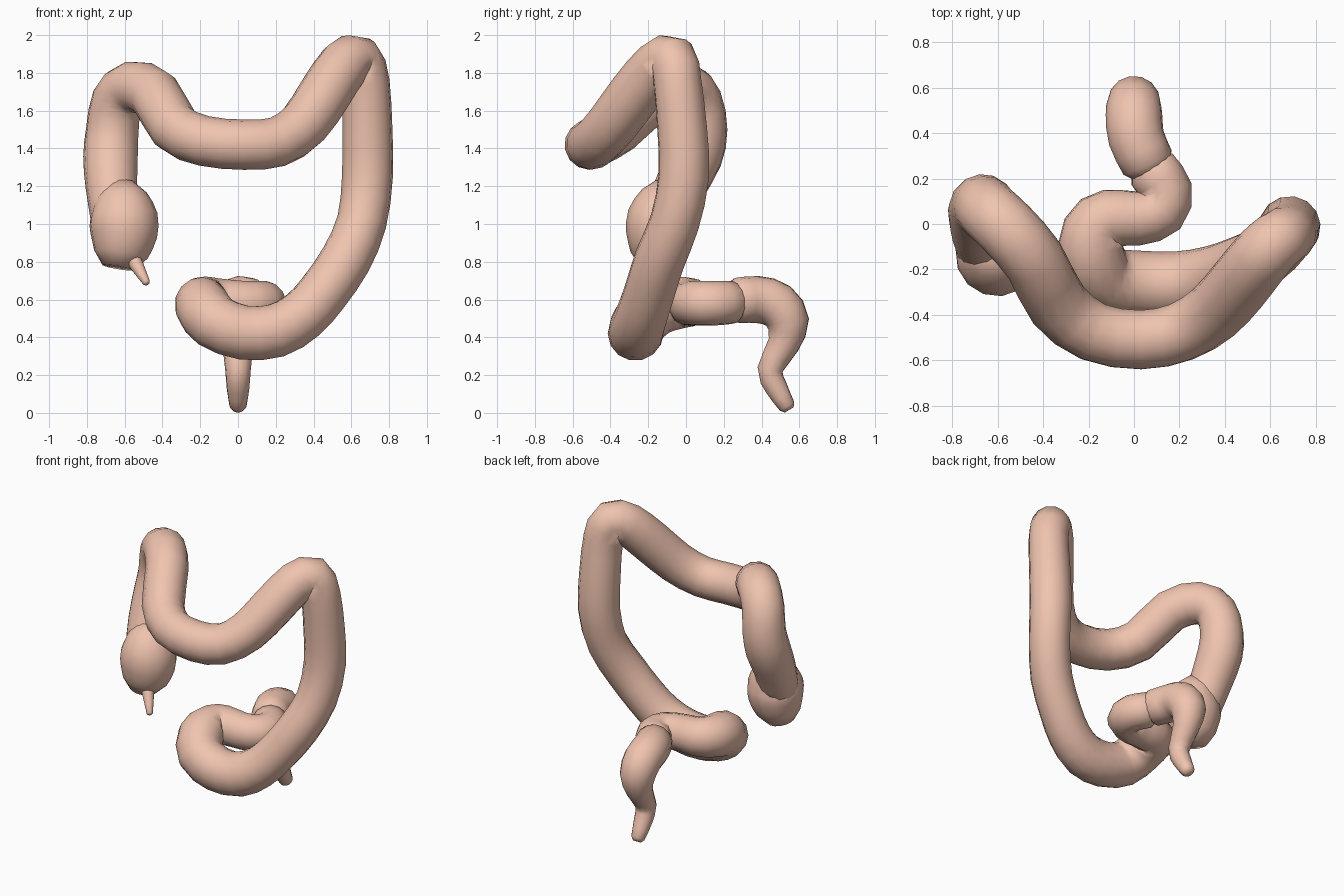
import bpy, bmesh, math
from mathutils import Vector

SIDES = 14
flesh = bpy.data.materials.new("flesh")
flesh.diffuse_color = (0.87, 0.55, 0.43, 1)


def smooth_path(pts, steps):
    """Catmull-Rom through (x, y, z, radius) points."""
    p = [Vector(q) for q in pts]
    p = [p[0] * 2 - p[1]] + p + [p[-1] * 2 - p[-2]]
    out = []
    for i in range(1, len(p) - 2):
        a, b, c, d = p[i - 1:i + 3]
        for k in range(steps):
            t = k / steps
            out.append(0.5 * (2 * b + (c - a) * t + (2 * a - 5 * b + 4 * c - d) * t * t
                              + (3 * b - a - 3 * c + d) * t ** 3))
    return out + [p[-2]]


def tube(name, pts, steps=2, dome=0.5):
    """Closed tube of varying radius with softly rounded ends."""
    path = smooth_path(pts, steps)
    pos = [q.to_3d() for q in path]
    rad = [q[3] for q in path]
    n = len(pos)
    tan = [(pos[min(i + 1, n - 1)] - pos[max(i - 1, 0)]).normalized() for i in range(n)]
    rows = [(pos[i], rad[i], tan[i]) for i in range(n)]
    # rounded ends: one smaller ring pushed outward
    rows.insert(0, (pos[0] - tan[0] * rad[0] * dome, rad[0] * 0.6, tan[0]))
    rows.append((pos[-1] + tan[-1] * rad[-1] * dome, rad[-1] * 0.6, tan[-1]))
    bm = bmesh.new()
    side = rows[0][2].orthogonal().normalized()
    rings, last = [], rows[0][2]
    for c, r, t in rows:
        side = last.rotation_difference(t) @ side
        side = (side - t * side.dot(t)).normalized()
        up, last = t.cross(side), t
        rings.append([bm.verts.new(c + r * (math.cos(a) * side + math.sin(a) * up))
                      for a in (2 * math.pi * k / SIDES for k in range(SIDES))])
    for lo, hi in zip(rings, rings[1:]):
        for k in range(SIDES):
            j = (k + 1) % SIDES
            bm.faces.new((lo[k], lo[j], hi[j], hi[k]))
    bm.faces.new(rings[0][::-1])
    bm.faces.new(rings[-1])
    bmesh.ops.recalc_face_normals(bm, faces=bm.faces)
    for f in bm.faces:
        f.smooth = True
    me = bpy.data.meshes.new(name)
    bm.to_mesh(me)
    bm.free()
    me.materials.append(flesh)
    ob = bpy.data.objects.new(name, me)
    bpy.context.collection.objects.link(ob)
    return ob


# pouch at the start, with its small worm-like tail
tube("cecum", [(-0.62, -0.15, 0.84, 0.145), (-0.605, -0.14, 0.94, 0.178),
               (-0.605, -0.13, 1.04, 0.18), (-0.62, -0.10, 1.14, 0.14)])
tube("appendix", [(-0.57, -0.2, 0.84, 0.045), (-0.53, -0.24, 0.77, 0.035),
                  (-0.485, -0.29, 0.69, 0.02)])

# rising limb
ascending = [(-0.65, -0.12, 1.0, 0.125), (-0.67, -0.03, 1.2, 0.137),
             (-0.675, 0.05, 1.36, 0.145), (-0.665, 0.08, 1.5, 0.14),
             (-0.64, 0.055, 1.65, 0.137)]

# hanging arch across the front
transverse = [(-0.56, -0.02, 1.725, 0.138), (-0.44, -0.16, 1.685, 0.138),
              (-0.335, -0.355, 1.51, 0.137), (-0.18, -0.475, 1.44, 0.133),
              (0.03, -0.51, 1.42, 0.133), (0.21, -0.475, 1.435, 0.133),
              (0.35, -0.39, 1.53, 0.136), (0.46, -0.27, 1.69, 0.14),
              (0.56, -0.145, 1.84, 0.137), (0.635, -0.07, 1.87, 0.13)]

# falling limb
descending = [(0.675, -0.045, 1.75, 0.128), (0.685, -0.02, 1.5, 0.133),
              (0.685, -0.012, 1.25, 0.135), (0.655, -0.06, 1.01, 0.132),
              (0.57, -0.14, 0.81, 0.135), (0.45, -0.195, 0.635, 0.135)]

# loop that swings across the midline and turns back
sigmoid = [(0.34, -0.235, 0.515, 0.138), (0.2, -0.265, 0.435, 0.145),
           (0.03, -0.265, 0.425, 0.147), (-0.12, -0.245, 0.48, 0.148),
           (-0.185, -0.15, 0.56, 0.148), (-0.18, -0.03, 0.585, 0.138),
           (-0.11, 0.025, 0.585, 0.128), (0.02, 0.025, 0.58, 0.12),
           (0.12, 0.06, 0.58, 0.118), (0.14, 0.15, 0.58, 0.118), (0.08, 0.24, 0.585, 0.115)]
tube("colon", ascending + transverse + descending + sigmoid)

# end section, bending down at the back
tube("rectum", [(0.06, 0.27, 0.595, 0.12), (0.01, 0.38, 0.6, 0.125),
                (0.0, 0.48, 0.57, 0.125), (0.0, 0.538, 0.48, 0.116),
                (0.0, 0.515, 0.36, 0.085), (0.0, 0.445, 0.23, 0.068),
                (0.0, 0.48, 0.13, 0.06), (0.0, 0.535, 0.035, 0.045)])
